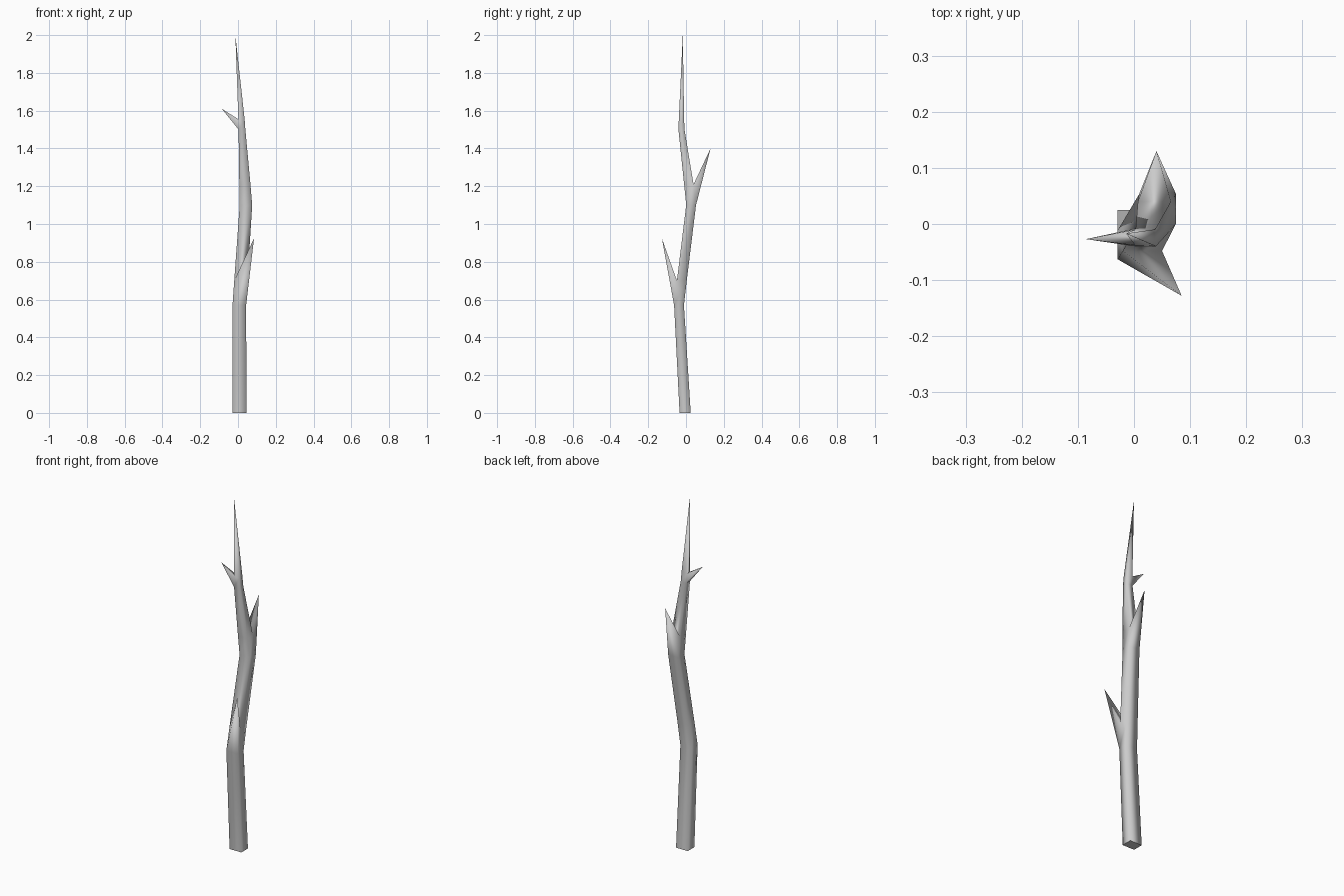
import bpy, bmesh

if "Cube" in bpy.data.objects:
    bpy.data.objects.remove(bpy.data.objects["Cube"])

# Trunk cross-sections: z, x min, x max, y min, y max
sections = [
    (0.00, -0.029, 0.045, -0.034, 0.025),
    (0.57, -0.029, 0.043, -0.063, -0.011),
    (0.70, -0.020, 0.050, -0.048, 0.004),
    (1.10, 0.009, 0.075, 0.001, 0.053),
    (1.21, 0.007, 0.066, -0.010, 0.040),
    (1.50, 0.003, 0.039, -0.040, -0.008),
    (1.555, 0.002, 0.035, -0.038, -0.010),
]
tip = (-0.014, -0.017, 2.0)

# Thorn tips keyed by (segment, side); sides: 0 front, 1 right, 2 back, 3 left
thorns = {
    (1, 0): (0.085, -0.128, 0.925),
    (3, 2): (0.040, 0.130, 1.40),
    (5, 3): (-0.086, -0.027, 1.61),
}

bm = bmesh.new()


def cone_to(loop, point):
    """Close a loop of vertices with triangles meeting at a point."""
    apex = bm.verts.new(point)
    for a, b in zip(loop, loop[1:] + loop[:1]):
        bm.faces.new((a, b, apex))


# Trunk rings
rings = [[bm.verts.new(p) for p in ((x0, y0, z), (x1, y0, z), (x1, y1, z), (x0, y1, z))]
         for z, x0, x1, y0, y1 in sections]
bm.faces.new(rings[0][::-1])

# Trunk sides, with side thorns drawn out of single faces
for i in range(len(rings) - 1):
    for s in range(4):
        n = (s + 1) % 4
        quad = [rings[i][s], rings[i][n], rings[i + 1][n], rings[i + 1][s]]
        if (i, s) in thorns:
            cone_to(quad, thorns[i, s])
        else:
            bm.faces.new(quad)

# Pointed top
cone_to(rings[-1], tip)
bmesh.ops.recalc_face_normals(bm, faces=bm.faces)

mesh = bpy.data.meshes.new("branch")
bm.to_mesh(mesh)
bm.free()
branch = bpy.data.objects.new("branch", mesh)
bpy.context.collection.objects.link(branch)

# Smooth bark, sharp cut at the base
for p in mesh.polygons:
    p.use_smooth = p.normal.z > -0.9
